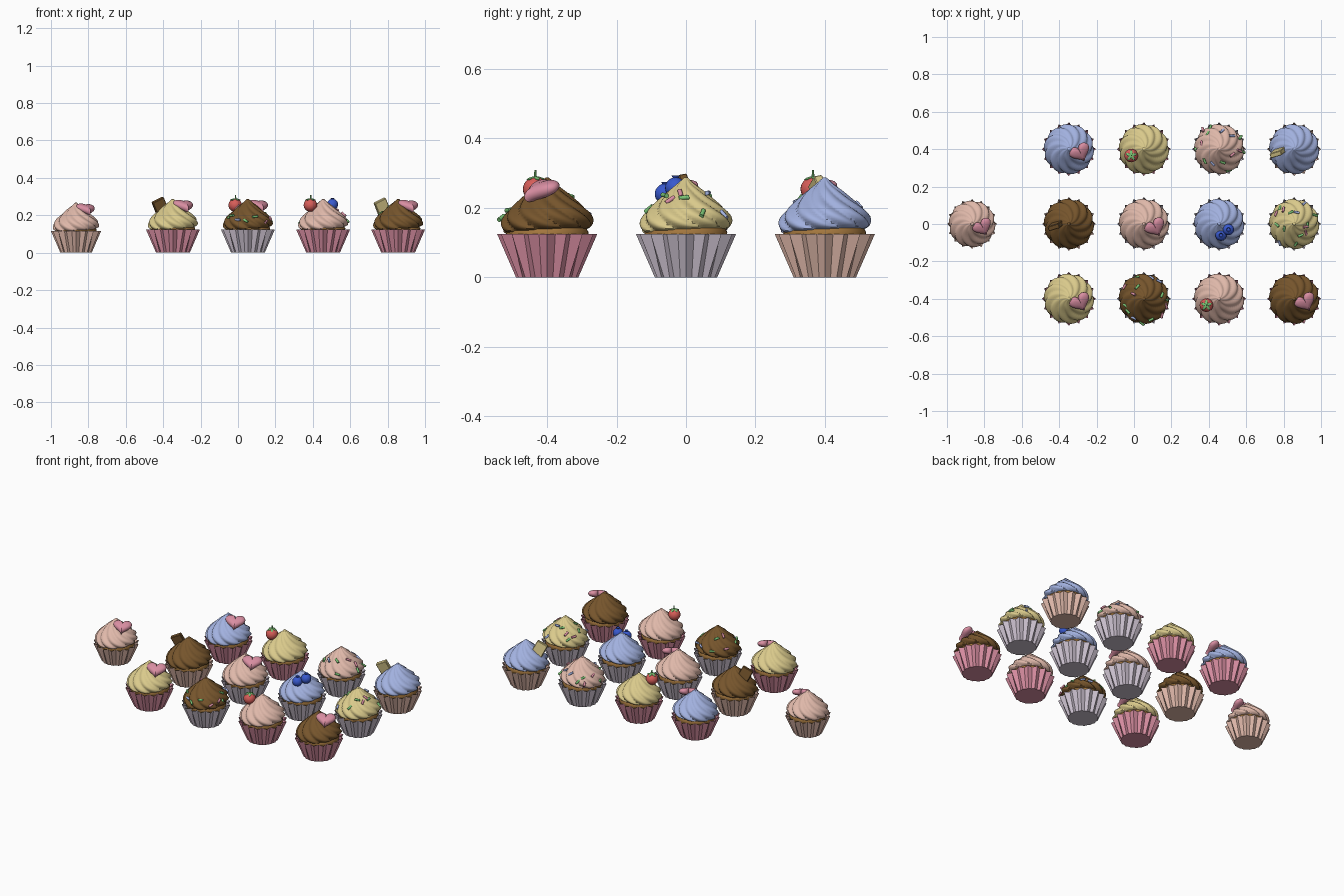
import bpy, bmesh, math, random
from mathutils import Matrix, Vector

if "Cube" in bpy.data.objects:
    bpy.data.objects.remove(bpy.data.objects["Cube"])

random.seed(4)
PI = math.pi

def material(name, rgb):
    m = bpy.data.materials.new(name)
    m.diffuse_color = (*rgb, 1)
    m.use_nodes = True
    m.node_tree.nodes["Principled BSDF"].inputs["Base Color"].default_value = m.diffuse_color
    return m

MAT = {
    "pink": material("rose_pink", (.69, .27, .36)),
    "lilac": material("pale_lilac", (.60, .53, .62)),
    "peach": material("peach", (.74, .48, .40)),
    "yellow": material("vanilla", (.70, .59, .26)),
    "brown": material("chocolate", (.18, .09, .025)),
    "blue": material("pale_blue", (.36, .44, .74)),
    "berry": material("blueberry", (.04, .10, .62)),
    "red": material("strawberry_red", (.68, .11, .10)),
    "green": material("leaf_green", (.20, .56, .18)),
    "cake": material("cake_tan", (.38, .19, .05)),
}

def place(name, bm, mats, matrix, angle=None):
    bmesh.ops.recalc_face_normals(bm, faces=bm.faces)
    me = bpy.data.meshes.new(name)
    bm.to_mesh(me)
    bm.free()
    for m in mats:
        me.materials.append(MAT[m])
    if angle:
        me.polygons.foreach_set("use_smooth", [True] * len(me.polygons))
        me.set_sharp_from_angle(angle=math.radians(angle))
    ob = bpy.data.objects.new(name, me)
    ob.matrix_world = matrix
    bpy.context.collection.objects.link(ob)
    return ob

def rings_mesh(rings, cap_start=True, cap_end=True):
    # skin a stack of equal-length closed rings
    bm = bmesh.new()
    vs = [[bm.verts.new(p) for p in r] for r in rings]
    n = len(rings[0])
    for a, b in zip(vs, vs[1:]):
        for i in range(n):
            j = (i + 1) % n
            bm.faces.new((a[i], a[j], b[j], b[i]))
    if cap_start:
        bm.faces.new(vs[0][::-1])
    if cap_end:
        bm.faces.new(vs[-1])
    return bm

def polar(r, a, z):
    return Vector((r * math.cos(a), r * math.sin(a), z))

# pleated paper cup
def cup(mat, M):
    n = 32
    def ring(ro, ri, z):
        return [polar(ri if i % 2 else ro, 2 * PI * i / n, z) for i in range(n)]
    place("paper_cup", rings_mesh([ring(.090, .085, 0), ring(.144, .120, .124)], True, False), [mat], M)

# cake top inside the cup
def cake(M):
    prof = [(.088, .05), (.117, .115), (.119, .13), (.112, .143), (.08, .15)]
    rings = [[polar(r, 2 * PI * i / 40, z) for i in range(40)] for r, z in prof]
    place("cake", rings_mesh(rings), ["cake"], M, 40)

# twisted, fluted frosting surface
PROFILE = [(.105, .124), (.130, .135), (.136, .155), (.128, .177), (.108, .200),
           (.080, .224), (.053, .248), (.027, .268), (.004, .288)]

def frosting_point(t, a):
    k = t * (len(PROFILE) - 1)
    i = min(int(k), len(PROFILE) - 2)
    f = k - i
    p = [Vector(PROFILE[min(max(j, 0), len(PROFILE) - 1)]) for j in range(i - 1, i + 3)]
    q = .5 * (2 * p[1] + (p[2] - p[0]) * f + (2 * p[0] - 5 * p[1] + 4 * p[2] - p[3]) * f * f
              + (3 * p[1] - p[0] - 3 * p[2] + p[3]) * f ** 3)
    lobe = abs(math.sin(5 * (a + 2.0 * t)))
    tilt = .012 * math.cos(a - PI / 4) * (1 - t) ** 2
    return polar(q.x * (.87 + .12 * lobe), a, q.y + tilt + .004 * lobe * (1 - t))

def frosting(mat, M):
    rings = [[frosting_point(t / 24, 2 * PI * i / 120) for i in range(120)] for t in range(25)]
    place("frosting_swirl", rings_mesh(rings), [mat], M, 50)

def frame(normal, up):
    # rotation whose z is the normal and y is close to up
    z = Vector(normal).normalized()
    x = Vector(up).cross(z).normalized()
    return Matrix((x, z.cross(x), z)).transposed().to_4x4()

# puffy heart lying on the slope
def heart(M):
    out = []
    for i in range(48):
        a = 2 * PI * i / 48
        out.append((math.sin(a) ** 3 * .058,
                    (13 * math.cos(a) - 5 * math.cos(2 * a) - 2 * math.cos(3 * a) - math.cos(4 * a) + 2) * .0036))
    rings = []
    for k in range(9):
        b = -PI / 2 + PI * (k + .3) / 8.6
        s = math.cos(b) ** .6
        rings.append([Vector((x * s, y * s, .021 * math.sin(b))) for x, y in out])
    L = Matrix.Translation((.062, -.022, .250)) @ frame((.25, -.38, .9), (-.45, .85, 0))
    place("heart", rings_mesh(rings), ["pink"], M @ L, 50)

def ball(name, mat, M, pos, r, scale=(1, 1, 1)):
    bm = bmesh.new()
    bmesh.ops.create_uvsphere(bm, u_segments=24, v_segments=14, radius=r)
    place(name, bm, [mat], M @ Matrix.Translation(pos) @ Matrix.Diagonal((*scale, 1)), 60)

# strawberry with leaves and stem
def strawberry(M):
    c = Vector((-.068, -.034, .254))
    ball("strawberry", "red", M, c, .036, (1, 1, .98))
    for k in range(5):
        a = 2 * PI * k / 5 + .3
        L = Matrix.Translation(c + Vector((0, 0, .034))) @ Matrix.Rotation(a, 4, 'Z') @ Matrix.Rotation(.3, 4, 'Y')
        ball("leaf", "green", M @ L, (.015, 0, .002), .016, (1, .45, .2))
    bm = bmesh.new()
    bmesh.ops.create_cone(bm, cap_ends=True, segments=8, radius1=.004, radius2=.003, depth=.02)
    place("stem", bm, ["green"], M @ Matrix.Translation(c + Vector((.002, 0, .045))), 40)

# two blueberries with small crowns
def blueberries(M):
    for pos in ((.050, -.030, .258), (.010, -.060, .240)):
        ball("blueberry", "berry", M, pos, .030)
        bm = bmesh.new()
        bmesh.ops.create_cone(bm, segments=10, radius1=.007, radius2=.012, depth=.008)
        place("berry_crown", bm, ["berry"], M @ Matrix.Translation(Vector(pos) + Vector((0, 0, .031))))

# thin square piece stuck into the frosting
def slab(name, mat, M, pos):
    bm = bmesh.new()
    bmesh.ops.create_cube(bm, size=1)
    bmesh.ops.scale(bm, vec=(.068, .026, .080), verts=bm.verts)
    bmesh.ops.bevel(bm, geom=bm.edges[:], offset=.003, segments=1, affect='EDGES')
    L = Matrix.Translation(pos) @ Matrix.Rotation(.3, 4, 'Z') @ Matrix.Rotation(-.45, 4, 'Y') @ Matrix.Rotation(.2, 4, 'X')
    place(name, bm, [mat], M @ L)

# scattered sprinkles following the frosting
def sprinkles(M):
    bm = bmesh.new()
    for k in range(15):
        a = k * 2.4 + random.uniform(-.2, .2)
        t = random.uniform(.26, .72)
        p = frosting_point(t, a)
        n = polar(.65, a, .75)
        ang = random.uniform(0, PI)
        side = polar(1, a + PI / 2, 0)
        d = side * math.cos(ang) + n.cross(side) * math.sin(ang)
        L = Matrix.Translation(p + n * .003) @ frame(d, n)
        before = set(bm.faces)
        bmesh.ops.create_cone(bm, cap_ends=True, segments=10, radius1=.0065, radius2=.0065, depth=.03, matrix=L)
        for f in bm.faces:
            if f not in before:
                f.material_index = (0, 1, 0, 2)[k % 4]
    place("sprinkles", bm, ["green", "pink", "blue"], M, 50)

TOPPING = {
    "heart": heart, "strawberry": strawberry, "berries": blueberries, "sprinkles": sprinkles,
    "chocolate": lambda M: slab("chocolate_piece", "brown", M, (-.068, -.006, .248)),
    "biscuit": lambda M: slab("biscuit", "yellow", M, (-.085, -.016, .244)),
}

# x, y, cup colour, frosting colour, topping
CUPCAKES = [
    (-.348, .4, "pink", "blue", "heart"), (.053, .4, "pink", "yellow", "strawberry"),
    (.455, .4, "lilac", "peach", "sprinkles"), (.856, .4, "peach", "blue", "biscuit"),
    (-.866, 0, "peach", "peach", "heart"), (-.348, 0, "peach", "brown", "chocolate"),
    (.053, 0, "lilac", "peach", "heart"), (.455, 0, "lilac", "blue", "berries"),
    (.856, 0, "lilac", "yellow", "sprinkles"),
    (-.348, -.4, "pink", "yellow", "heart"), (.053, -.4, "lilac", "brown", "sprinkles"),
    (.455, -.4, "pink", "peach", "strawberry"), (.856, -.4, "pink", "brown", "heart"),
]
for x, y, c, f, top in CUPCAKES:
    s = .93 if x < -.5 else 1
    M = Matrix.Translation((x, y, 0)) @ Matrix.Diagonal((s, s, s, 1))
    cup(c, M)
    cake(M)
    frosting(f, M)
    TOPPING[top](M)
